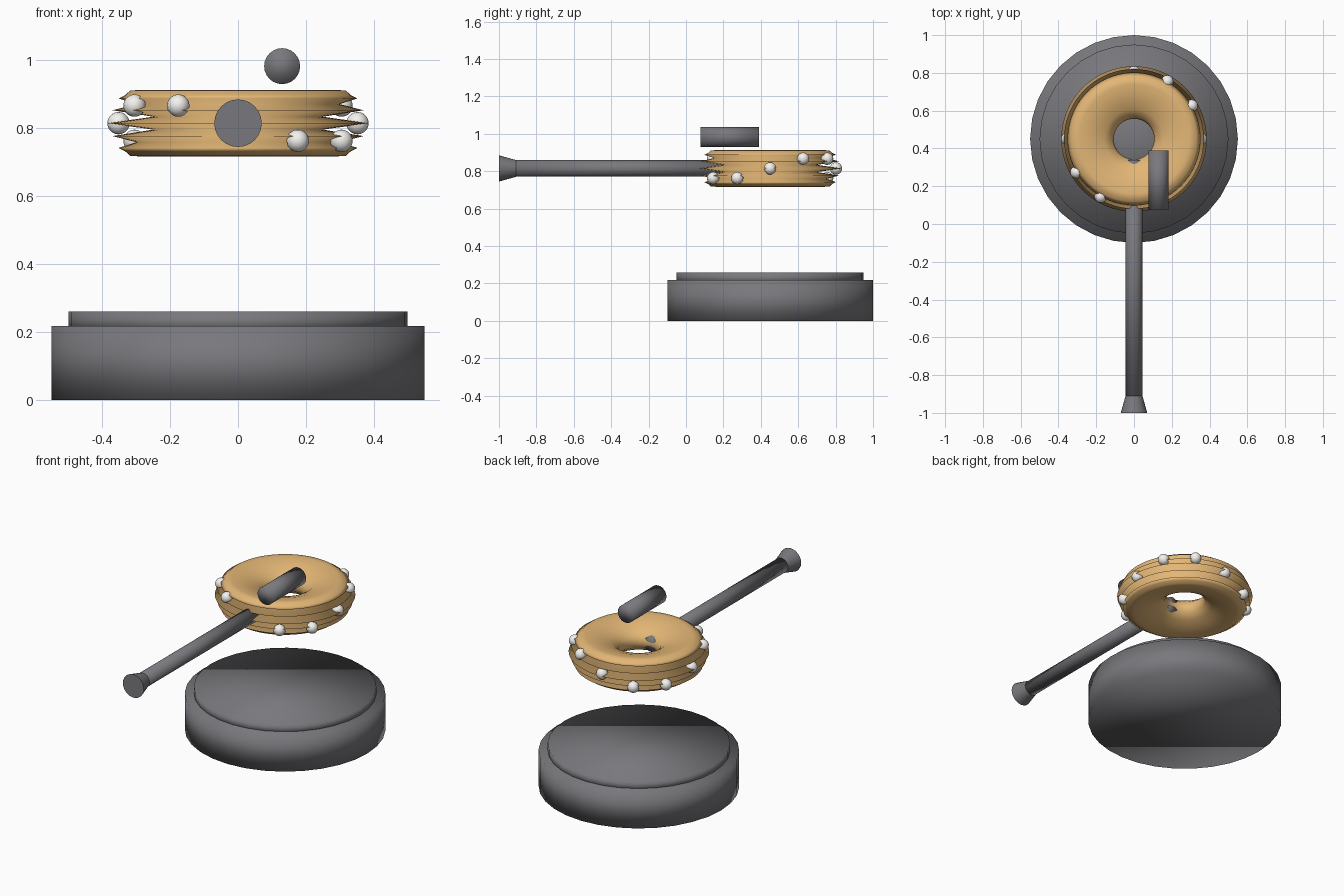
import bpy, bmesh, math
from mathutils import Matrix

if "Cube" in bpy.data.objects:
    bpy.data.objects.remove(bpy.data.objects["Cube"])

CY, CZ = 0.45, 0.815   # ring centre


def material(name, rgb):
    m = bpy.data.materials.new(name)
    m.diffuse_color = (*rgb, 1)
    m.use_nodes = True
    m.node_tree.nodes["Principled BSDF"].inputs["Base Color"].default_value = m.diffuse_color
    return m


def finish(name, bm, mat, angle):
    bmesh.ops.recalc_face_normals(bm, faces=bm.faces)
    me = bpy.data.meshes.new(name)
    bm.to_mesh(me)
    bm.free()
    ob = bpy.data.objects.new(name, me)
    bpy.context.collection.objects.link(ob)
    me.materials.append(mat)
    bpy.ops.object.select_all(action='DESELECT')
    ob.select_set(True)
    bpy.context.view_layer.objects.active = ob
    if angle >= 180:
        bpy.ops.object.shade_smooth()
    else:
        bpy.ops.object.shade_smooth_by_angle(angle=math.radians(angle))
    return ob


def lathe(name, profile, segs, matrix, mat, closed=False, angle=180):
    """Revolve (radius, height) points round z; open profiles get end caps."""
    bm = bmesh.new()
    rings = []
    for r, h in profile:
        rings.append([bm.verts.new((r * math.cos(2 * math.pi * i / segs),
                                    r * math.sin(2 * math.pi * i / segs), h))
                      for i in range(segs)])
    pairs = list(zip(rings, rings[1:]))
    if closed:
        pairs.append((rings[-1], rings[0]))
    else:
        bm.faces.new(rings[0])
        bm.faces.new(rings[-1])
    for a, b in pairs:
        for i in range(segs):
            j = (i + 1) % segs
            bm.faces.new((a[i], a[j], b[j], b[i]))
    bm.transform(matrix)
    return finish(name, bm, mat, angle)


gold = material("gold", (0.77, 0.47, 0.18))
pearl = material("pearl", (0.90, 0.89, 0.86))
steel = material("dark_steel", (0.19, 0.19, 0.205))
along_y = Matrix.Rotation(-math.pi / 2, 4, 'X')

# stepped round base
lathe("base", [(0.55, 0), (0.55, 0.218)], 32, Matrix.Translation((0, CY, 0)), steel)
lathe("base_top_plate", [(0.50, 0.20), (0.50, 0.26)], 32,
      Matrix.Translation((0, CY, 0)), steel)

# ring with grooved outer rim, profile mirrored about its mid-height
half = [(0.107, 0), (0.117, 0.032), (0.155, 0.062), (0.23, 0.088), (0.29, 0.098),
        (0.318, 0.096), (0.332, 0.083), (0.352, 0.073), (0.30, 0.056), (0.37, 0.038),
        (0.25, 0.019), (0.385, 0)]
profile = half + [(r, -h) for r, h in half[-2:0:-1]]
lathe("ring_body", profile, 64, Matrix.Translation((0, CY, CZ)), gold, True)

# beads that wave up and down round the rim
for i in range(12):
    a = math.radians(30 * i)
    bm = bmesh.new()
    bmesh.ops.create_uvsphere(bm, u_segments=16, v_segments=10, radius=0.033)
    bm.transform(Matrix.Translation((0.352 * math.cos(a), CY + 0.352 * math.sin(a),
                                     CZ + 0.06 * math.sin(2 * a))))
    finish(f"bead_{i + 1}", bm, pearl, 60)

# barrel, flared muzzle and sight tube
lathe("barrel", [(0.044, -0.93), (0.044, 0.34)], 24,
      Matrix.Translation((0, 0, CZ)) @ along_y, steel)
lathe("muzzle", [(0.07, -1.0), (0.045, -0.91)], 24,
      Matrix.Translation((0, 0, CZ)) @ along_y, steel, angle=30)
lathe("sight_tube", [(0.053, 0.077), (0.053, 0.39)], 24,
      Matrix.Translation((0.13, 0, 0.983)) @ along_y, steel)
